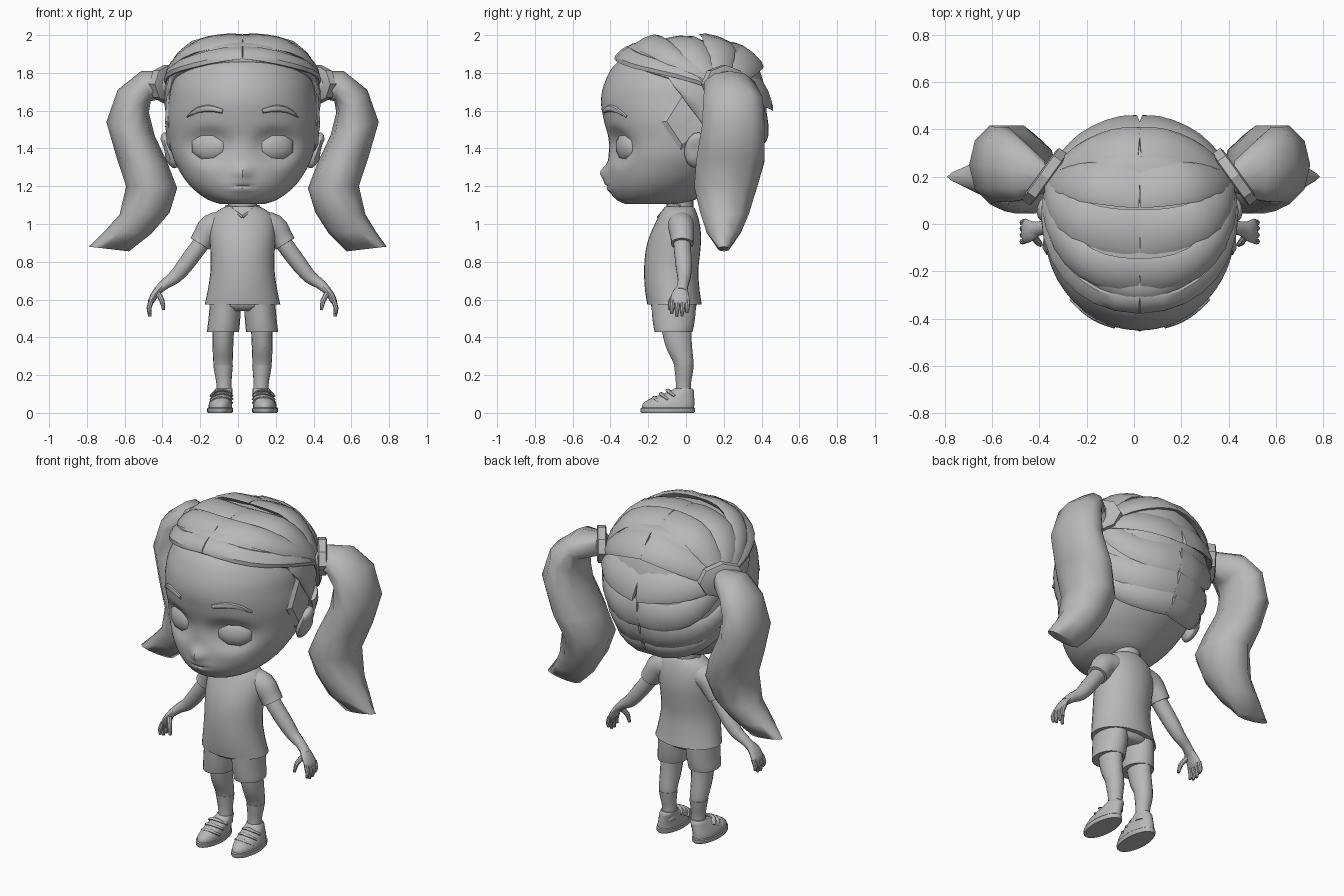
import bpy, bmesh, math
from mathutils import Vector, Matrix
from mathutils.bvhtree import BVHTree

grey = bpy.data.materials.new("plain grey")
grey.diffuse_color = (0.48, 0.48, 0.48, 1)
SHIFT = .024  # the figure's plane of symmetry


def finish(name, bm, mirror=False, angle=40):
    bmesh.ops.recalc_face_normals(bm, faces=bm.faces)
    me = bpy.data.meshes.new(name)
    bm.to_mesh(me)
    bm.free()
    for p in me.polygons:
        p.use_smooth = True
    me.set_sharp_from_angle(angle=math.radians(angle))
    me.materials.append(grey)
    ob = bpy.data.objects.new(name, me)
    ob.location.x = SHIFT
    bpy.context.collection.objects.link(ob)
    if mirror:
        ob.modifiers.new("mirror", "MIRROR").use_mirror_merge = False
    return ob


def spline(rows, k):
    """Catmull-Rom resampling of rows of numbers, k steps per span."""
    out = []
    for i in range(len(rows) - 1):
        a, b, c, d = (rows[max(0, min(len(rows) - 1, i + j))] for j in (-1, 0, 1, 2))
        for s in range(k):
            t = s / k
            out.append([0.5 * (2 * q + (r - p) * t + (2 * p - 5 * q + 4 * r - w) * t * t
                               + (3 * q - p - 3 * r + w) * t ** 3)
                        for p, q, r, w in zip(a, b, c, d)])
    return out + [list(rows[-1])]


def ring(c, u, v, n):
    return [c + u * math.cos(math.tau * i / n) + v * math.sin(math.tau * i / n) for i in range(n)]


def loft(bm, rings):
    vs = [[bm.verts.new(p) for p in r] for r in rings]
    n = len(vs[0])
    for a, b in zip(vs, vs[1:]):
        for i in range(n):
            bm.faces.new((a[i], a[(i + 1) % n], b[(i + 1) % n], b[i]))
    bm.faces.new(vs[0])
    bm.faces.new(vs[-1])


def stack(rows, n=24, k=3):
    """Horizontal ellipses: (z, half width, front y, back y[, centre x])."""
    bm = bmesh.new()
    loft(bm, [ring(Vector((r[4] if len(r) > 4 else 0, (r[2] + r[3]) / 2, r[0])),
                   Vector((r[1], 0, 0)), Vector((0, (r[3] - r[2]) / 2, 0)), n)
              for r in spline(rows, k)])
    return bm


def tube(bm, pts, n=10, k=2, hint=(0, 1, 0)):
    """Swept tube: (x, y, z, radius across, radius along hint)."""
    pts = spline(pts, k)
    rings = []
    for i, p in enumerate(pts):
        t = (Vector(pts[min(i + 1, len(pts) - 1)][:3]) - Vector(pts[max(i - 1, 0)][:3])).normalized()
        v = Vector(hint)
        v = (v - t * v.dot(t)).normalized()
        rings.append(ring(Vector(p[:3]), t.cross(v) * p[3], v * p[4], n))
    loft(bm, rings)


# Head with sockets, nose and mouth pressed into the face
bm = stack([(1.105, .115, -.32, -.02), (1.13, .185, -.37, .05), (1.18, .255, -.40, .12),
            (1.25, .315, -.413, .20), (1.35, .367, -.41, .28), (1.45, .39, -.41, .33),
            (1.55, .40, -.435, .36), (1.65, .39, -.45, .37), (1.75, .37, -.43, .36),
            (1.85, .31, -.37, .32), (1.92, .2, -.24, .22), (1.94, .08, -.1, .1)], 72, 6)
for v in bm.verts:
    x, y, z = v.co
    if y < -.1:
        e = ((abs(x) - .175) / .115) ** 2 + ((z - 1.41) / .09) ** 2
        v.co.y += .035 * math.exp(-e * e)
        v.co.y -= .042 * math.exp(-(x / .04) ** 2 - ((z - 1.27) / .04) ** 2)
        v.co.y -= .022 * math.exp(-(x / .07) ** 2 - ((z - 1.2) / .035) ** 2)
        v.co.y += .014 * math.exp(-(x / .06) ** 4 - ((z - 1.2) / .009) ** 2)
face = BVHTree.FromBMesh(bm)
finish("head", bm)

# Eyes
bm = bmesh.new()
bmesh.ops.create_uvsphere(bm, u_segments=8, v_segments=8, radius=1, matrix=Matrix.Translation((.174, -.312, 1.41))
                          @ Matrix.Rotation(math.radians(22), 4, 'Z') @ Matrix.Diagonal((.108, .05, .082, 1))
                          @ Matrix.Rotation(math.radians(90), 4, 'X') @ Matrix.Rotation(math.pi / 8, 4, 'Z'))
finish("eyes", bm, True, 60)

# Eyebrows
bm = bmesh.new()
brow = []
for x, z, r in ((.105, 1.597, .012), (.17, 1.612, .018), (.235, 1.603, .016), (.29, 1.57, .005)):
    y = face.ray_cast(Vector((x, -1, z)), Vector((0, 1, 0)))[0].y
    brow.append((x, y, z, r, .012))
tube(bm, brow, 8, 3)
finish("eyebrows", bm, True)

# Ears
bm = bmesh.new()
bmesh.ops.create_uvsphere(bm, u_segments=12, v_segments=8, radius=1, matrix=Matrix.Translation((.385, .06, 1.39))
                          @ Matrix.Rotation(.2, 4, 'Z') @ Matrix.Rotation(.33, 4, 'Y')
                          @ Matrix.Diagonal((.04, .07, .1, 1)))
for v in bm.verts:
    if v.co.x > .412 and abs(v.co.z - 1.39) < .05:
        v.co.x -= .012
finish("ears", bm, True)

# Hair cap, trimmed along the hairline
bm = stack([(1.17, .2, -.1, .26), (1.3, .31, -.25, .36), (1.45, .39, -.38, .405), (1.57, .41, -.42, .425),
            (1.7, .413, -.42, .42), (1.8, .385, -.395, .395), (1.88, .335, -.355, .355), (1.94, .275, -.31, .30),
            (1.963, .21, -.25, .25), (1.973, .1, -.12, .14)], 32, 2)
scalp = BVHTree.FromBMesh(bm)
lines = ((Vector((0, -.36, 1.86)), Vector((0, .305, .952))), (Vector((0, -.1, 1.78)), Vector((0, .8, .6))))
for co, no in lines:
    bmesh.ops.bisect_plane(bm, geom=bm.verts[:] + bm.edges[:] + bm.faces[:], plane_co=co, plane_no=no)
low = [f for f in bm.faces if all((f.calc_center_median() - co).dot(no) < 0 for co, no in lines)]
bmesh.ops.delete(bm, geom=low, context='FACES')
cap = finish("hair_cap", bm)
sol = cap.modifiers.new("thickness", "SOLIDIFY")
sol.thickness = .03
sol.offset = -1

# Hair strands swept from the parting to each tie
bm = bmesh.new()
core, root = Vector((0, 0, 1.5)), Vector((.40, .19, 1.74))
for s, c, e, w in (((0, -.33, 1.90), (.43, -.36, 1.91), root, .055),
                   ((0, -.22, 1.97), (.36, -.22, 1.97), root, .08),
                   ((0, -.04, 2), (.3, -.05, 2), root, .1),
                   ((0, .17, 1.99), (.25, .17, 1.99), root, .1),
                   ((0, .33, 1.88), (.25, .36, 1.88), root, .09),
                   ((0, .45, 1.70), (.3, .45, 1.74), root, .1),
                   ((0, .45, 1.53), (.36, .45, 1.46), root, .09),
                   ((0, .42, 1.38), (.42, .36, 1.32), Vector((.39, .14, 1.54)), .09),
                   ((0, .37, 1.26), (.40, .33, 1.20), Vector((.38, .13, 1.42)), .07)):
    path = []
    for i in range(9):
        t = i / 8
        p = Vector(s) * (1 - t) ** 2 + Vector(c) * 2 * t * (1 - t) + e * t * t
        path.append(scalp.ray_cast(core, (p - core).normalized())[0])
    rings = []
    for i, p in enumerate(path):
        t = (path[min(i + 1, 8)] - path[max(i - 1, 0)]).normalized()
        nrm = p - core
        nrm = (nrm - t * nrm.dot(t)).normalized()
        wide = w * (1 - .45 * (i / 8) ** 2)
        rings.append(ring(p, t.cross(nrm) * wide, nrm * (.016 if i == 0 else .024), 8))
    loft(bm, rings)
finish("hair_strands", bm, True, 35)

# Pointed locks in front of the ears
bm = bmesh.new()
outline = ((-.03, 1.70), (.12, 1.70), (.11, 1.47), (-.03, 1.39), (-.13, 1.54))
rings = []
for grow, off in ((1, -.03), (1, .006), (.8, .016)):
    r = []
    for y, z in outline:
        y, z = .01 + (y - .01) * grow, 1.56 + (z - 1.56) * grow
        r.append(Vector((face.ray_cast(Vector((1, y, z)), Vector((-1, 0, 0)))[0].x + off, y, z)))
    rings.append(r)
loft(bm, rings)
finish("side_locks", bm, True, 30)

# Ponytails: inner x, z, outer x, z, centre y, half depth; the left tip flares further
tail = ((.40, 1.67, .40, 1.81, .20, .07), (.486, 1.65, .536, 1.81, .23, .14), (.496, 1.59, .661, 1.71, .25, .165),
        (.466, 1.47, .721, 1.54, .25, .175), (.396, 1.32, .666, 1.35, .235, .19), (.346, 1.19, .616, 1.2, .21, .175),
        (.386, 1.06, .651, 1.05, .205, .135), (.456, .95, .706, .96, .20, .095), (.55, .855, .763, .88, .20, .03))
bm = bmesh.new()
for sx in (1, -1):
    rings = []
    for i, (a, b, c, d, y, h) in enumerate(tail):
        flare = max(0, i - 6) * .0255 if sx < 0 else 0
        rings.append(ring(Vector((sx * ((a + c) / 2 + flare), y, (b + d) / 2)),
                          Vector((sx * (c - a) / 2, 0, (d - b) / 2)), Vector((0, h, 0)), 10))
    loft(bm, rings)
finish("ponytails", bm, False, 60)

# Hair ties: octagonal bands
bm = bmesh.new()
axis = Vector((.81, .58, 0))
side = Vector((-.58, .81, 0))
mid = Vector((.402, .2, 1.74))
loft(bm, [ring(mid + axis * o, side * r, Vector((0, 0, r * .75)), 8)
          for o, r in ((-.026, .12), (-.02, .135), (.02, .135), (.026, .12))])
finish("hair_ties", bm, True, 30)

# Neck, shirt and collar
finish("neck", stack([(1.0, .08, -.11, .05), (1.07, .075, -.1, .04), (1.15, .08, -.11, .04)], 20, 2))
bm = stack([(.575, .2, -.205, .083), (.65, .184, -.217, .072), (.75, .17, -.222, .065), (.85, .17, -.215, .075),
            (.93, .175, -.195, .08), (1.0, .172, -.165, .073), (1.05, .152, -.14, .06), (1.08, .115, -.12, .047),
            (1.093, .085, -.11, .037)], 32, 3)
finish("shirt", bm)
bm = bmesh.new()
tube(bm, ((.085, -.03, 1.095, .008, .008), (.055, -.1, 1.08, .008, .008), (0, -.148, 1.035, .008, .008)), 6, 2, (0, 0, 1))
finish("collar", bm, True)

# Sleeves
bm = bmesh.new()
tube(bm, ((.09, -.03, 1.0, .07, .075), (.163, -.025, .98, .073, .068), (.203, -.02, .93, .062, .062),
          (.226, -.02, .895, .058, .06)), 16, 3)
finish("sleeves", bm, True)

# Arms
bm = bmesh.new()
tube(bm, ((.178, -.02, .95, .045, .045), (.228, -.02, .885, .045, .046), (.302, -.012, .785, .043, .044),
          (.357, -.01, .72, .036, .036), (.407, -.015, .685, .028, .03), (.452, -.025, .645, .022, .032)), 14, 3)
finish("arms", bm, True)

# Hands
bm = bmesh.new()
tube(bm, ((.432, -.02, .665, .021, .03), (.462, -.03, .63, .02, .045), (.484, -.03, .59, .017, .052),
          (.488, -.03, .575, .01, .045)), 12, 3)
for y, tip in ((-.07, .525), (-.043, .51), (-.015, .512), (.01, .53)):
    tube(bm, ((.482, y, .595, .013, .013), (.495, y - .004, .555, .013, .013), (.49, y - .006, tip, .008, .008)), 8)
tube(bm, ((.45, -.05, .635, .015, .015), (.427, -.08, .595, .014, .014), (.417, -.088, .545, .008, .008)), 8)
finish("hands", bm, True)

# Shorts: hips plus a cuffed leg each side
finish("shorts_hips", stack([(.54, .11, -.15, .03), (.565, .165, -.185, .055), (.62, .168, -.19, .055)], 24, 2))
finish("shorts_legs", stack([(.43, .083, -.166, .033, .103), (.435, .085, -.168, .036, .103),
                             (.5, .084, -.178, .048, .096), (.6, .082, -.185, .055, .09)], 20, 2), True)

# Legs and socks
finish("legs", stack([(.1, .036, -.05, .024, .096), (.15, .038, -.052, .024, .098), (.25, .05, -.062, .04, .103),
                      (.33, .054, -.1, .035, .104), (.4, .056, -.122, .03, .103), (.5, .058, -.14, .03, .1)],
                     18, 3), True)
finish("socks", stack([(.08, .04, -.058, .028, .096), (.15, .04, -.054, .026, .098), (.2, .045, -.058, .035, .101),
                       (.25, .052, -.064, .042, .103)], 18, 2), True)

# Shoes
finish("soles", stack([(0, .064, -.235, .043, .119), (.006, .068, -.24, .048, .119), (.024, .068, -.24, .048, .119),
                       (.028, .064, -.235, .043, .119)], 24, 1), True)
finish("shoes", stack([(.02, .062, -.232, .042, .118), (.045, .062, -.23, .044, .117), (.07, .058, -.2, .044, .113),
                       (.095, .053, -.14, .043, .107), (.115, .048, -.085, .042, .102), (.13, .044, -.06, .034, .098)],
                      24, 3), True)

# Shoe straps
bm = bmesh.new()
for y, z in ((-.16, .082), (-.125, .102), (-.09, .12)):
    tube(bm, ((.06, y + .03, z - .03, .013, .007), (.08, y, z - .006, .013, .007), (.112, y - .006, z + .001, .013, .007),
              (.145, y, z - .008, .013, .007), (.163, y + .03, z - .032, .013, .007)), 8, 2, (0, 0, 1))
finish("shoe_straps", bm, True)
